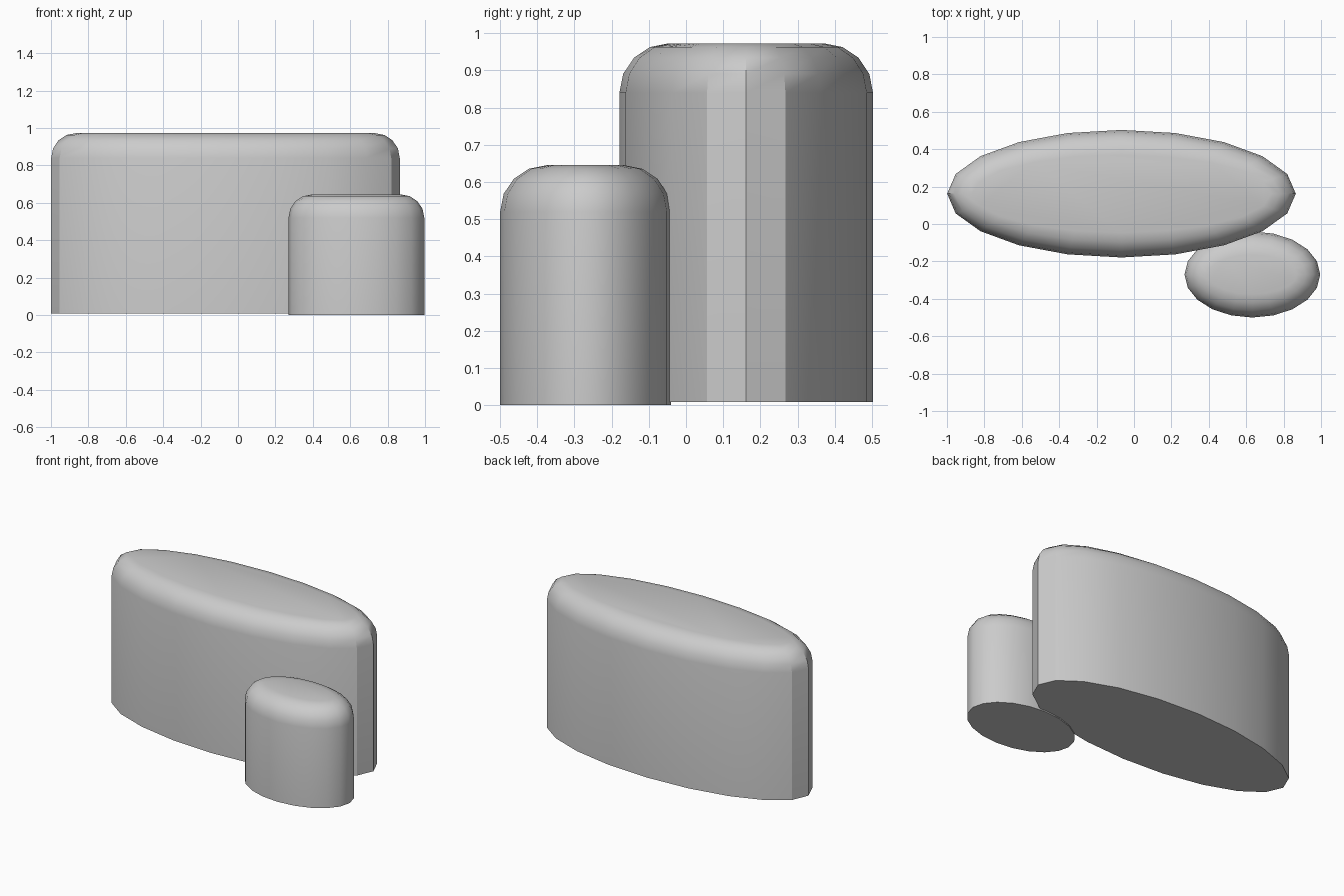
import bpy, bmesh
from math import sin, cos, pi

if "Cube" in bpy.data.objects:
    bpy.data.objects.remove(bpy.data.objects["Cube"])

SIDES, STEPS = 20, 4


def rounded_oval(name, cx, cy, a, b, z0, z1, r):
    """Upright elliptical column with a flat base and a rounded top rim."""
    bm = bmesh.new()
    # ring list: (inset, height)
    levels = [(0, z0)]
    for i in range(STEPS + 1):
        t = i / STEPS * pi / 2
        levels.append((r * (1 - cos(t)), z1 - r + r * sin(t)))
    rings = []
    for inset, z in levels:
        rings.append([bm.verts.new((cx + (a - inset) * cos(2 * pi * k / SIDES),
                                    cy + (b - inset) * sin(2 * pi * k / SIDES), z))
                      for k in range(SIDES)])
    for lo, hi in zip(rings, rings[1:]):
        for k in range(SIDES):
            n = (k + 1) % SIDES
            bm.faces.new((lo[k], lo[n], hi[n], hi[k]))
    bm.faces.new(rings[0][::-1])
    bm.faces.new(rings[-1])
    mesh = bpy.data.meshes.new(name)
    bm.to_mesh(mesh)
    bm.free()
    ob = bpy.data.objects.new(name, mesh)
    bpy.context.collection.objects.link(ob)
    bpy.ops.object.select_all(action='DESELECT')
    ob.select_set(True)
    bpy.context.view_layer.objects.active = ob
    bpy.ops.object.shade_smooth_by_angle(angle=pi / 6)
    return ob


# Long tall block behind, short block in front
rounded_oval("large_oval_block", -0.067, 0.162, 0.932, 0.341, 0.008, 0.973, 0.133)
rounded_oval("small_oval_block", 0.633, -0.27, 0.363, 0.23, 0.0, 0.645, 0.125)
